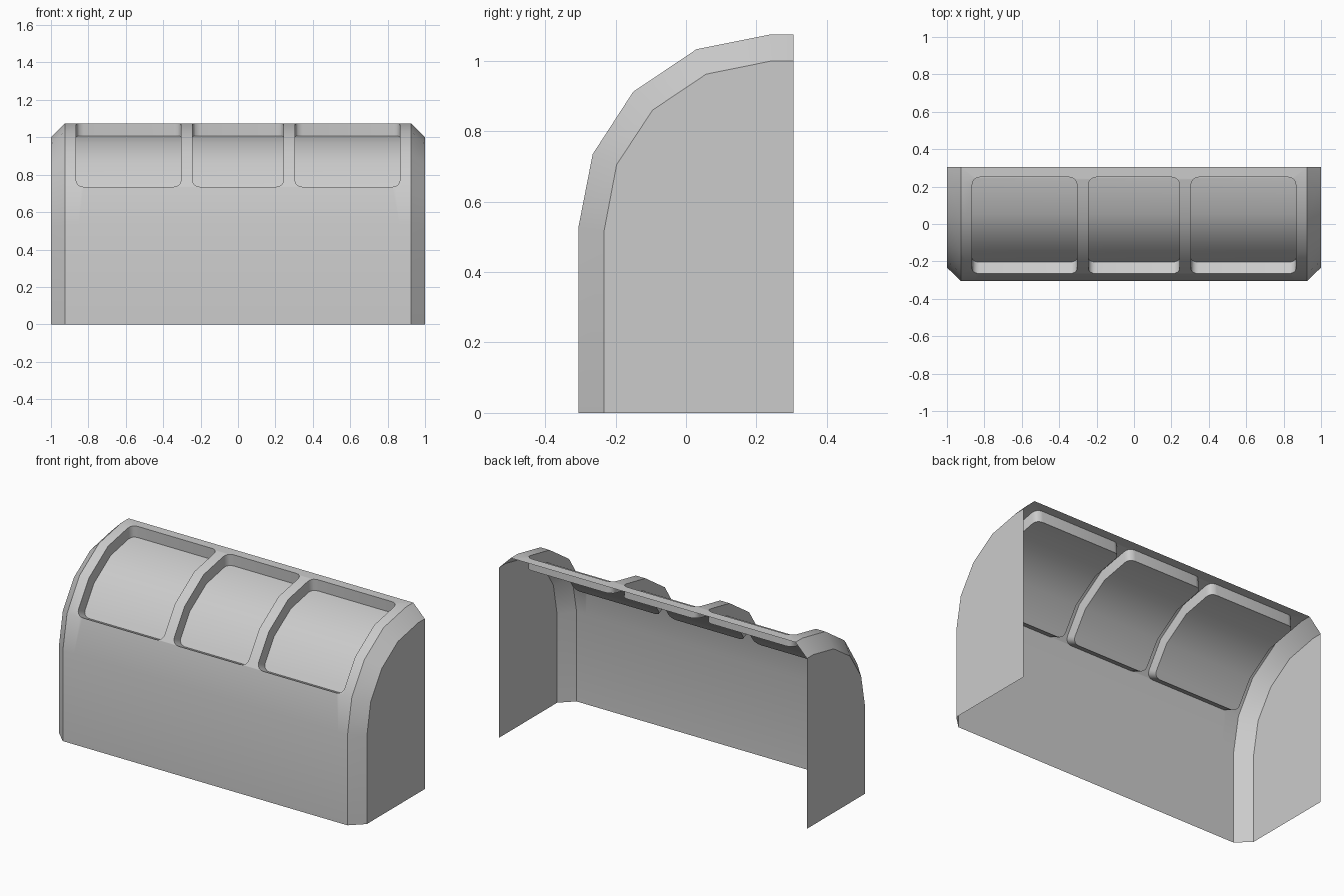
import bpy, bmesh, math
from mathutils import Vector

if "Cube" in bpy.data.objects:
    bpy.data.objects.remove(bpy.data.objects["Cube"])

# Side profiles (y, z): main outer skin and the smaller end outline
OUTER = [(-.305, 0), (-.305, .53), (-.265, .735), (-.15, .912), (.03, 1.033), (.24, 1.075), (.305, 1.075)]
INNER = [(-.233, 0), (-.233, .515), (-.197, .705), (-.095, .86), (.057, .962), (.245, 1.0), (.305, 1.0)]
OUTER = [Vector(p) for p in OUTER]
INNER = [Vector(p) for p in INNER]
S = [0.0]
for a, b in zip(OUTER, OUTER[1:]):
    S.append(S[-1] + (b - a).length)
X_SKIN, X_END, RECESS = .925, 1.0, .9


def wrap(co):
    """Flat (x, length along profile, depth) to its place on the curved hood."""
    x, s, t = co
    i = max(k for k in range(len(S) - 1) if k == 0 or S[k] <= s + 1e-6)
    f = (s - S[i]) / (S[i + 1] - S[i])
    o = OUTER[i].lerp(OUTER[i + 1], f)
    n = INNER[i].lerp(INNER[i + 1], f)
    p = o.lerp(n, t)
    return Vector((x, p.x, p.y))


def rounded(x0, x1, s0, s1, r=.04, n=4):
    pts = []
    for k, (cx, cy) in enumerate([(x1 - r, s1 - r), (x0 + r, s1 - r), (x0 + r, s0 + r), (x1 - r, s0 + r)]):
        for j in range(n + 1):
            a = math.pi / 2 * (k + j / n)
            pts.append((cx + r * math.cos(a), cy + r * math.sin(a)))
    return pts


bm = bmesh.new()


def loop(pts, t):
    return [bm.verts.new((x, s, t)) for x, s in pts]


def ring_edges(vs):
    return [bm.edges.new((vs[i - 1], vs[i])) for i in range(len(vs))]


# Front skin with three window openings
edges = ring_edges(loop([(-X_SKIN, 0), (X_SKIN, 0), (X_SKIN, S[-1]), (-X_SKIN, S[-1])], 0))
s_top = S[5] + .01
windows = [rounded(x0, x1, S[2], s_top) for x0, x1 in [(-.865, -.305), (-.243, .243), (.305, .865)]]
rims = [loop(w, 0) for w in windows]
for r in rims:
    edges += ring_edges(r)
bmesh.ops.triangle_fill(bm, use_beauty=True, use_dissolve=False, edges=edges, normal=(0, 0, 1))

# Recess walls and floors
for w, rim in zip(windows, rims):
    floor = loop(w, RECESS)
    for i in range(len(w)):
        bm.faces.new((rim[i - 1], rim[i], floor[i], floor[i - 1]))
    bm.faces.new(floor)

# Bevelled strips along both ends
for sx in (-1, 1):
    bm.faces.new([bm.verts.new(c) for c in (
        (sx * X_SKIN, 0, 0), (sx * X_END, 0, 1), (sx * X_END, S[-1], 1), (sx * X_SKIN, S[-1], 0))])
bmesh.ops.remove_doubles(bm, verts=bm.verts[:], dist=1e-5)

# Cut at the profile corners, then wrap onto the profile
for s in S[1:-1]:
    bmesh.ops.bisect_plane(bm, geom=bm.verts[:] + bm.edges[:] + bm.faces[:], dist=1e-5,
                           plane_co=(0, s, 0), plane_no=(0, 1, 0))
for v in bm.verts:
    v.co = wrap(v.co)

# Flat end walls
for sx in (-1, 1):
    bm.faces.new([bm.verts.new((sx * X_END, p.x, p.y)) for p in INNER + [Vector((.305, 0))]])
bmesh.ops.remove_doubles(bm, verts=bm.verts[:], dist=1e-4)
bmesh.ops.recalc_face_normals(bm, faces=bm.faces[:])

# Make sure the skin faces forward
front = min(bm.faces, key=lambda f: f.calc_center_median().y)
if front.normal.y > 0:
    bmesh.ops.reverse_faces(bm, faces=bm.faces[:])

mesh = bpy.data.meshes.new("hood_shell")
bm.to_mesh(mesh)
bm.free()
obj = bpy.data.objects.new("hood_shell", mesh)
bpy.context.collection.objects.link(obj)
bpy.context.view_layer.objects.active = obj
obj.select_set(True)
bpy.ops.object.shade_smooth_by_angle(angle=math.radians(30))
